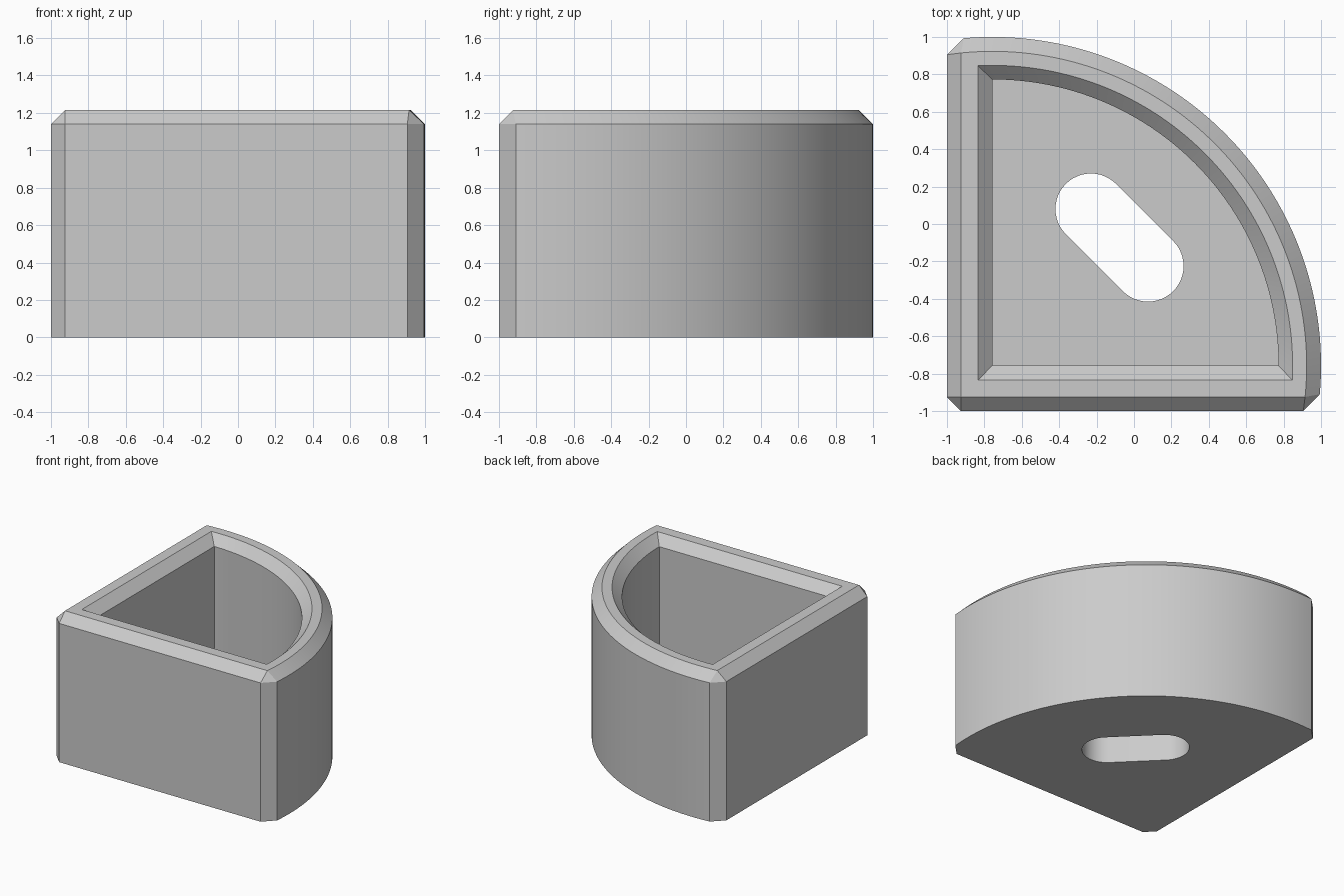
import bpy, bmesh, math

if "Cube" in bpy.data.objects:
    bpy.data.objects.remove(bpy.data.objects["Cube"])

C = -0.757          # centre of the quarter arc, in x and y
STEPS = 72          # arc segments
FLOOR, SHOULDER, TOP = 0.243, 1.14, 1.215


def sector(radius, side):
    """Straight-sided corner at (side, side) closed by an arc around C."""
    start = math.asin((side - C) / radius)
    end = math.pi / 2 - start
    arc = [start + (end - start) * i / STEPS for i in range(STEPS + 1)]
    return [(side, side)] + [(C + radius * math.cos(a), C + radius * math.sin(a)) for a in arc]


def chamfered_outline():
    """Outer outline with its three vertical corners cut flat."""
    arc = sector(1.757, -0.91)[1:]
    return [(-1, -0.925), (-0.925, -1), (0.905, -1)] + arc + [(-1, 0.905)]


def slot_outline(radius=0.19, n=24):
    """Rounded diagonal slot."""
    pts = []
    for cx, cy, turn in ((0.075, -0.225, -135), (-0.23, 0.08, 45)):
        for i in range(n + 1):
            a = math.radians(turn + 180 * i / n)
            pts.append((cx + radius * math.cos(a), cy + radius * math.sin(a)))
    return pts


bm = bmesh.new()


def ring(points, z):
    return [bm.verts.new((x, y, z)) for x, y in points]


def bridge(a, b):
    for i in range(len(a)):
        j = (i + 1) % len(a)
        loop = list(dict.fromkeys((a[i], a[j], b[j], b[i])))
        bm.faces.new(loop)


def fill_with_hole(outer, hole):
    edges = []
    for loop in (outer, hole):
        for i, v in enumerate(loop):
            w = loop[(i + 1) % len(loop)]
            edges.append(bm.edges.get((v, w)) or bm.edges.new((v, w)))
    bmesh.ops.triangle_fill(bm, use_beauty=True, edges=edges)


# Outer wall
outline = chamfered_outline()
base, shoulder = ring(outline, 0), ring(outline, SHOULDER)
bridge(base, shoulder)

# Bevelled rim: each cut corner narrows to one point at the top
rim_out = ring(sector(1.68, -0.925), TOP)
rim_wide = [rim_out[0], rim_out[0], rim_out[1]] + rim_out[1:] + [rim_out[-1]]
bridge(shoulder, rim_wide)

# Flat rim, inner bevel and cavity wall
rim_in = ring(sector(1.605, -0.835), TOP)
cavity = sector(1.53, C)
lip, floor = ring(cavity, SHOULDER), ring(cavity, FLOOR)
for a, b in ((rim_out, rim_in), (rim_in, lip), (lip, floor)):
    bridge(a, b)

# Slot through the floor
slot = slot_outline()
slot_low, slot_high = ring(slot, 0), ring(slot, FLOOR)
bridge(slot_low, slot_high)
fill_with_hole(base, slot_low)
fill_with_hole(floor, slot_high)
bmesh.ops.recalc_face_normals(bm, faces=bm.faces[:])

mesh = bpy.data.meshes.new("corner_cup")
bm.to_mesh(mesh)
bm.free()
cup = bpy.data.objects.new("corner_cup", mesh)
bpy.context.collection.objects.link(cup)

# Plain grey finish
grey = bpy.data.materials.new("light_grey")
grey.use_nodes = True
colour = (0.6, 0.6, 0.6, 1)
grey.diffuse_color = colour
for node in grey.node_tree.nodes:
    if node.type == "BSDF_PRINCIPLED":
        node.inputs["Base Color"].default_value = colour
mesh.materials.append(grey)

bpy.ops.object.select_all(action="DESELECT")
cup.select_set(True)
bpy.context.view_layer.objects.active = cup
bpy.ops.object.shade_smooth_by_angle(angle=math.radians(20))
